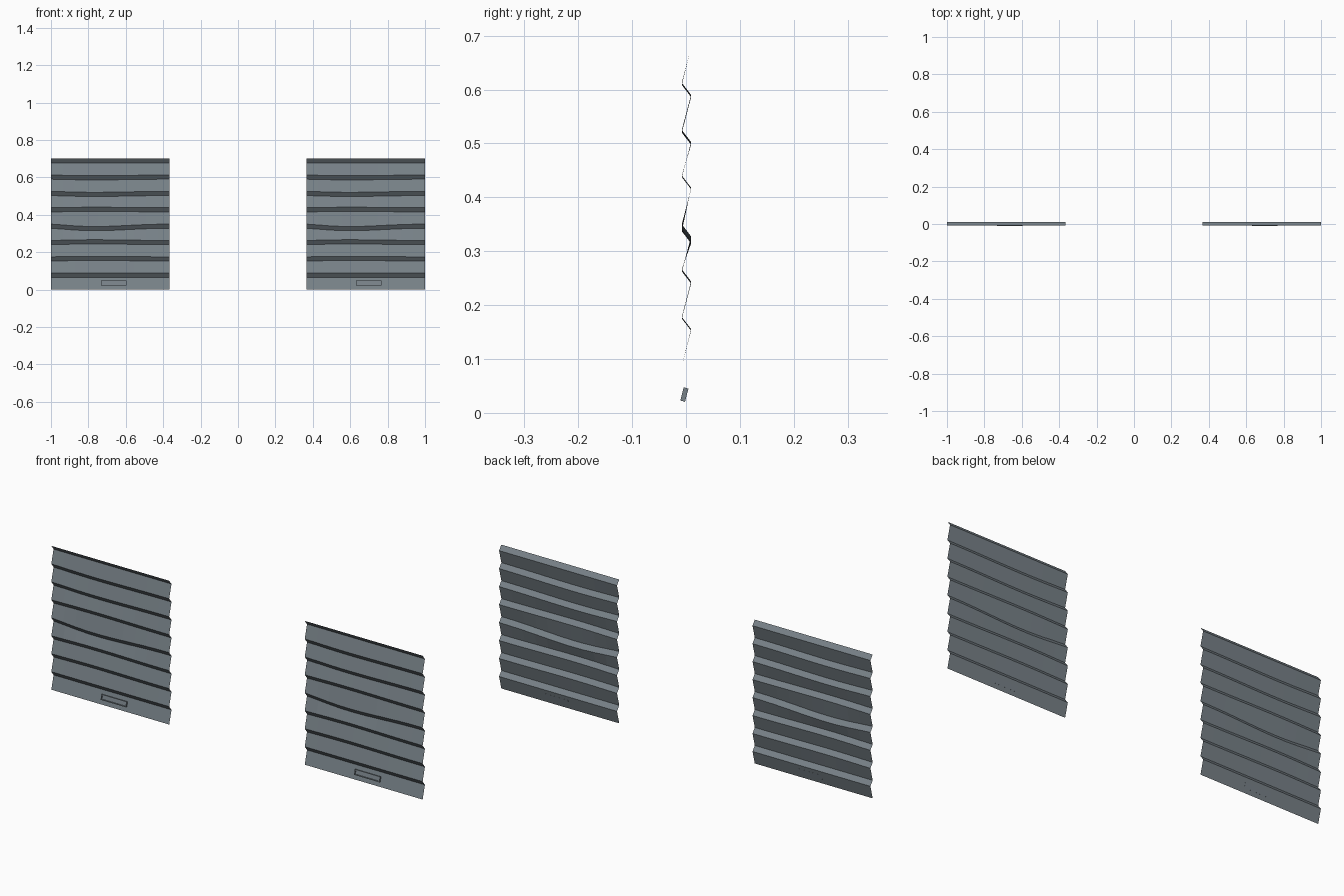
import bpy, bmesh, math

if "Cube" in bpy.data.objects:
    bpy.data.objects.remove(bpy.data.objects["Cube"])

W, X0 = 0.635, 0.365          # panel width, inner edge
YF, YB = -0.0078, 0.0095      # front and back fold depth
PITCH, SLAT = 0.0875, 0.065   # fold spacing, height of the tall face
BUMP = [0, 0, 0.003, 0.004, -0.013, 0.003, -0.005, -0.004, 0]  # dent of each fold

steel = bpy.data.materials.new("blue grey steel")
steel.diffuse_color = (0.19, 0.225, 0.25, 1)
steel.use_nodes = True
steel.node_tree.nodes["Principled BSDF"].inputs["Base Color"].default_value = steel.diffuse_color


def finish(bm, name):
    me = bpy.data.meshes.new(name)
    bm.to_mesh(me)
    bm.free()
    me.materials.append(steel)
    ob = bpy.data.objects.new(name, me)
    bpy.context.collection.objects.link(ob)
    return ob


def folded_panel(name, x0, cols=10):
    """Zigzag sheet with slightly dented folds."""
    bm = bmesh.new()
    rows = []
    for i in range(17):
        k, back = divmod(i, 2)
        z = k * PITCH + (SLAT if back else 0)
        b = BUMP[k + back]
        row = []
        for c in range(cols + 1):
            t = c / cols
            dent = math.sin(math.pi * t ** 0.7) ** 2
            row.append(bm.verts.new((x0 + W * t, YB if back else YF, z + b * dent)))
        rows.append(row)
    for a, b in zip(rows, rows[1:]):
        for c in range(cols):
            bm.faces.new((a[c], a[c + 1], b[c + 1], b[c]))
    return finish(bm, name)


def handle(name, x0):
    """Slanted pull with a recessed front, flush with the bottom slat."""
    bm = bmesh.new()
    x1, x2 = x0 + 0.267, x0 + 0.403
    side = [(-0.0105, 0.023), (-0.0018, 0.0205), (0.0045, 0.045), (-0.0042, 0.0475)]
    l = [bm.verts.new((x1, y, z)) for y, z in side]
    r = [bm.verts.new((x2, y, z)) for y, z in side]
    bm.faces.new(l)
    bm.faces.new(r[::-1])
    quads = [bm.faces.new((l[i], r[i], r[(i + 1) % 4], l[(i + 1) % 4])) for i in range(4)]
    bmesh.ops.recalc_face_normals(bm, faces=bm.faces)
    bmesh.ops.inset_region(bm, faces=[quads[3]], thickness=0.005)
    inner = bmesh.ops.inset_region(bm, faces=[quads[3]], thickness=0.0005, depth=-0.005)
    return finish(bm, name)


# two identical shutters
for side, x0 in (("left", -1.0), ("right", X0)):
    folded_panel(side + "_shutter", x0)
    handle(side + "_handle", x0)
